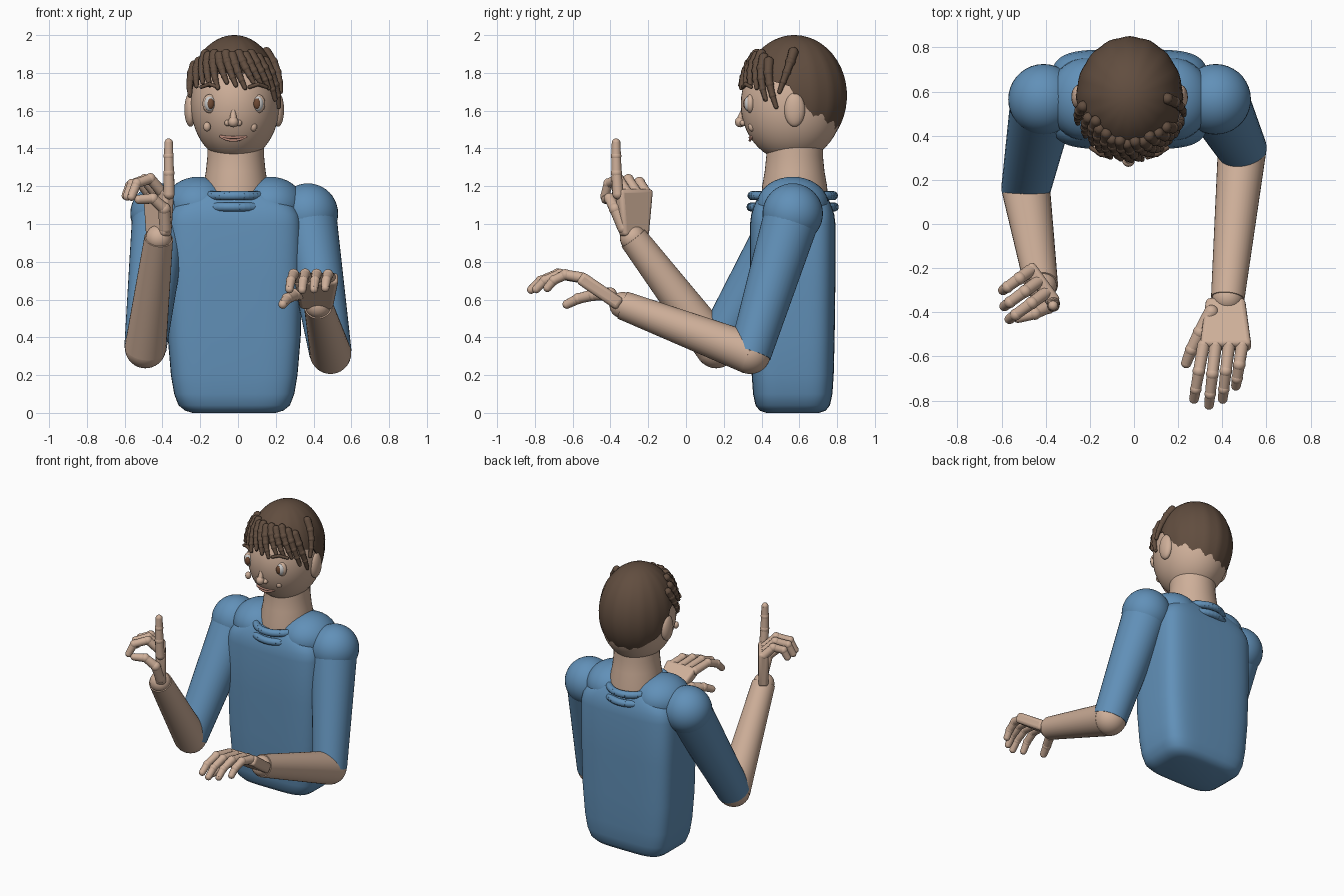
import bpy, bmesh, math
from mathutils import Vector, Matrix

if "Cube" in bpy.data.objects:
    bpy.data.objects.remove(bpy.data.objects["Cube"])


def material(name, rgb):
    m = bpy.data.materials.new(name)
    m.diffuse_color = (*rgb, 1)
    m.use_nodes = True
    m.node_tree.nodes["Principled BSDF"].inputs["Base Color"].default_value = m.diffuse_color
    return m


SKIN = material("skin", (0.62, 0.43, 0.32))
BLUE = material("shirt_blue", (0.12, 0.28, 0.48))
BROWN = material("hair_brown", (0.12, 0.075, 0.05))
WHITE = material("eye_white", (0.7, 0.7, 0.7))
IRIS = material("iris_brown", (0.16, 0.07, 0.035))
LIP = material("lip", (0.5, 0.26, 0.2))


def ball(bm, c, r, seg=24):
    r = (r, r, r) if isinstance(r, (int, float)) else r
    bmesh.ops.create_uvsphere(bm, u_segments=seg, v_segments=seg // 2 + 2, radius=1,
                              matrix=Matrix.Translation(c) @ Matrix.Diagonal((*r, 1)))


def rod(bm, p, q, r1, r2, seg=24):
    p, q = Vector(p), Vector(q)
    rot = (q - p).to_track_quat('Z', 'Y').to_matrix().to_4x4()
    bmesh.ops.create_cone(bm, cap_ends=True, segments=seg, radius1=r1, radius2=r2,
                          depth=(q - p).length, matrix=Matrix.Translation((p + q) / 2) @ rot)


def chain(bm, pts, r1, r2, bulge=1.1, seg=14):
    """Jointed limb: tapered rods with a ball at every joint."""
    n = len(pts) - 1
    rad = [r1 + (r2 - r1) * i / n for i in range(n + 1)]
    for i, p in enumerate(pts):
        ball(bm, p, rad[i] * (bulge if 0 < i < n else 1.0), seg)
        if i < n:
            rod(bm, p, pts[i + 1], rad[i], rad[i + 1], seg)


def loft(bm, rings):
    """Skin closed rings of equal length and cap both ends."""
    vs = [[bm.verts.new(p) for p in ring] for ring in rings]
    n = len(vs[0])
    for a, b in zip(vs, vs[1:]):
        for i in range(n):
            bm.faces.new((a[i], a[(i + 1) % n], b[(i + 1) % n], b[i]))
    bm.faces.new(vs[0])
    bm.faces.new(vs[-1])


def finish(bm, name, mat, bevel=0):
    bmesh.ops.recalc_face_normals(bm, faces=bm.faces)
    me = bpy.data.meshes.new(name)
    bm.to_mesh(me)
    bm.free()
    ob = bpy.data.objects.new(name, me)
    bpy.context.collection.objects.link(ob)
    me.materials.append(mat)
    if bevel:
        b = ob.modifiers.new("bevel", 'BEVEL')
        b.width, b.segments = bevel, 3
    bpy.ops.object.select_all(action='DESELECT')
    ob.select_set(True)
    bpy.context.view_layer.objects.active = ob
    bpy.ops.object.shade_smooth_by_angle(angle=math.radians(45))
    return ob


def part(name, mat, fn, *args):
    bm = bmesh.new()
    fn(bm, *args)
    return finish(bm, name, mat)


def spow(v, e):
    return math.copysign(abs(v) ** e, v)


CX, CY = -0.02, 0.565

# Torso: stacked rounded-rectangle sections (z, half width, half depth)
sections = [(0, .22, .14), (.012, .26, .175), (.04, .295, .197), (.1, .318, .21), (.2, .335, .217),
            (.4, .352, .222), (.7, .36, .226), (1.0, .36, .226), (1.05, .35, .22), (1.09, .325, .208),
            (1.12, .28, .195), (1.15, .21, .18)]
rings = []
for z, hx, hy in sections:
    angs = [2 * math.pi * i / 64 for i in range(64)]
    rings.append([(CX + hx * spow(math.cos(a), .45), CY + hy * spow(math.sin(a), .45), z) for a in angs])
bm = bmesh.new()
loft(bm, rings)
finish(bm, "torso", BLUE)

# Shoulder slopes beside the neck
for s, side in ((1, "left"), (-1, "right")):
    part(side + "_shoulder_slope", BLUE, ball, (CX + s * .19, CY, 1.1), (.18, .19, .15), 32)

# Collar rings
for i, (rx, ry, z) in enumerate(((.175, .215, 1.15), (.19, .22, 1.09))):
    bm = bmesh.new()
    path = [(CX + rx * math.cos(a), CY + ry * math.sin(a), z)
            for a in [2 * math.pi * k / 48 for k in range(48)]]
    for k in range(48):
        ball(bm, path[k], .024, 10)
        rod(bm, path[k], path[(k + 1) % 48], .024, .024, 12)
    finish(bm, f"collar_{i + 1}", BLUE)

# Neck and head
bm = bmesh.new()
loft(bm, [[(-.012 + r * math.cos(a), .575 + r * math.sin(a), z)
           for a in [2 * math.pi * k / 40 for k in range(40)]]
          for z, r in ((1.1, .178), (1.2, .172), (1.28, .158), (1.36, .15), (1.46, .15))])
finish(bm, "neck", SKIN)
part("head", SKIN, ball, (-.015, .56, 1.635), (.235, .27, .305), 48)
for s, side in ((1, "left"), (-1, "right")):
    part(side + "_ear", SKIN, ball, (CX + s * .232, .575, 1.605), (.032, .055, .09))

# Hair cap, with a hairline that drops behind the ears
HC, HR = (-.02, .575, 1.68), (.242, .275, .32)


def on_hair(az, z, k=1.0):
    w = k * math.sqrt(max(0, 1 - ((z - HC[2]) / HR[2]) ** 2))
    return Vector((HC[0] + HR[0] * w * math.sin(az), HC[1] - HR[1] * w * math.cos(az), z))


def hairline(az):
    y = -math.cos(az)
    keys = [(-1, 1.80), (-.1, 1.73), (.2, 1.58), (1, 1.46)]
    for (a, za), (b, zb) in zip(keys, keys[1:]):
        if y <= b:
            return za + (zb - za) * (y - a) / (b - a)
    return keys[-1][1]


rings = []
for j in range(19):
    ring = []
    for i in range(64):
        az = 2 * math.pi * i / 64
        zb = hairline(az)
        end = math.acos((zb - HC[2]) / HR[2])
        t = max(j, .1) / 17 * end if j < 18 else end
        k = 1 + .008 * math.cos(az * 16) * min(1, j / 8)
        ring.append(on_hair(az, HC[2] + HR[2] * math.cos(t), k if j < 18 else .85))
    rings.append(ring)
bm = bmesh.new()
loft(bm, rings)
finish(bm, "hair_cap", BROWN)

# Fringe locks: start angle, end angle, top z, bottom z
locks = [(-80, -66, 1.84, 1.68), (-66, -52, 1.86, 1.73)]
locks += [(-58 + 11 * i, -42 + 11 * i, 1.90 - .01 * (i % 2), 1.75 - .015 * (i % 3)) for i in range(9)]
locks += [(42, 58, 1.88, 1.66), (54, 70, 1.86, 1.62), (88, 74, 1.91, 1.70)]
bm = bmesh.new()
for a0, a1, z0, z1 in locks:
    pts = [on_hair(math.radians(a0 + (a1 - a0) * t / 4), z0 + (z1 - z0) * t / 4, 1.02 + .01 * t)
           for t in range(5)]
    chain(bm, pts, .027, .012, 1.15, 10)
finish(bm, "fringe", BROWN)

# Face
for x, d, side in ((.106, -1, "left"), (-.15, 1, "right")):
    part(side + "_eyelid", SKIN, ball, (x, .342, 1.637), (.038, .024, .05))
    part(side + "_eye", WHITE, ball, (x, .332, 1.637), (.029, .024, .04))
    part(side + "_iris", IRIS, ball, (x + d * .005, .317, 1.637), (.019, .014, .029), 16)
    part(side + "_cheek", SKIN, ball, (x + (-.025 if d < 0 else -.014), .35, 1.515), (.02, .02, .025), 16)
    part(side + "_brow", BROWN, chain,
         [(x - d * .045, .345, 1.725), (x, .316, 1.74), (x + d * .045, .302, 1.725)], .01, .01)
bm = bmesh.new()
rod(bm, (-.025, .302, 1.60), (-.025, .285, 1.54), .012, .022, 16)
ball(bm, (-.025, .287, 1.54), .028)
for s in (1, -1):
    ball(bm, (-.025 + s * .03, .302, 1.535), .017, 16)
finish(bm, "nose", SKIN)
for name, sag, z in (("upper_lip", .006, 1.464), ("lower_lip", .02, 1.462)):
    pts = [(-.025 + .066 * t, .338 + .012 * t * t, z - sag * (1 - t * t)) for t in (-1, -.6, -.2, .2, .6, 1)]
    part(name, LIP, chain, pts, .007, .007, 1.0, 10)

# Arms: shoulder, elbow and wrist positions
arms = {"left": ((.37, .565, 1.055), (.49, .34, .315), (.425, -.335, .57)),
        "right": ((-.41, .565, 1.055), (-.49, .16, .345), (-.42, -.28, .925))}
for side, (sh, el, wr) in arms.items():
    part(side + "_shoulder", BLUE, ball, sh, .16, 36)
    part(side + "_sleeve", BLUE, rod, sh, el, .15, .112, 36)
    part(side + "_elbow", SKIN, ball, el, .109, 32)
    part(side + "_forearm", SKIN, rod, el, wr, .11, .076, 36)
    part(side + "_wrist", SKIN, ball, wr, .07)


def palm(name, c, width, length, size):
    w, l = Vector(width).normalized(), Vector(length).normalized()
    m = Matrix((w, l, w.cross(l))).transposed().to_4x4()
    bm = bmesh.new()
    bmesh.ops.create_cube(bm, size=1)
    for v in bm.verts:
        if v.co.y < 0:
            v.co.x *= .75
    bmesh.ops.transform(bm, verts=bm.verts,
                        matrix=Matrix.Translation(c) @ m @ Matrix.Diagonal((*size, 1)))
    finish(bm, name, SKIN, .02)


# Left hand: palm down, fingers reaching forward
palm("left_palm", (.415, -.455, .645), (1, 0, 0), (0, -.22, .15), (.235, .26, .07))
for name, x0, x1, k in (("index", .315, .272, .9), ("middle", .37, .34, 1),
                        ("ring", .43, .402, .9), ("little", .49, .462, .68)):
    prof = [(0, .715), (.13, .735), (.22, .70), (.27, .652)]
    pts = [(x0 + (x1 - x0) * d / .27, -.55 - d * k, .715 + (z - .715) * (.5 + .5 * k)) for d, z in prof]
    part("left_" + name + "_finger", SKIN, chain, pts, .029, .022)
part("left_thumb", SKIN, chain,
     [(.35, -.40, .63), (.30, -.49, .625), (.26, -.57, .605), (.237, -.63, .575)], .034, .024)

# Right hand: index raised, the other fingers curled towards the thumb
palm("right_palm", (-.42, -.275, 1.06), (.13, -.18, 0), (0, 0, 1), (.22, .25, .065))
part("right_index_finger", SKIN, chain,
     [(-.365, -.36, 1.16), (-.366, -.368, 1.27), (-.367, -.37, 1.36), (-.367, -.37, 1.43)], .03, .023)
for name, x, y, k in (("middle", -.40, -.312, 1), ("ring", -.435, -.262, .93), ("little", -.472, -.212, .74)):
    prof = [(0, 1.165), (.08, 1.24), (.17, 1.215), (.205, 1.145)]
    pts = [(x - .8 * d * k, y - .58 * d * k, 1.165 + (z - 1.165) * k) for d, z in prof]
    part("right_" + name + "_finger", SKIN, chain, pts, .029, .023)
part("right_thumb", SKIN, chain,
     [(-.385, -.33, .98), (-.39, -.375, 1.08), (-.45, -.405, 1.135), (-.525, -.425, 1.13)], .034, .024)
